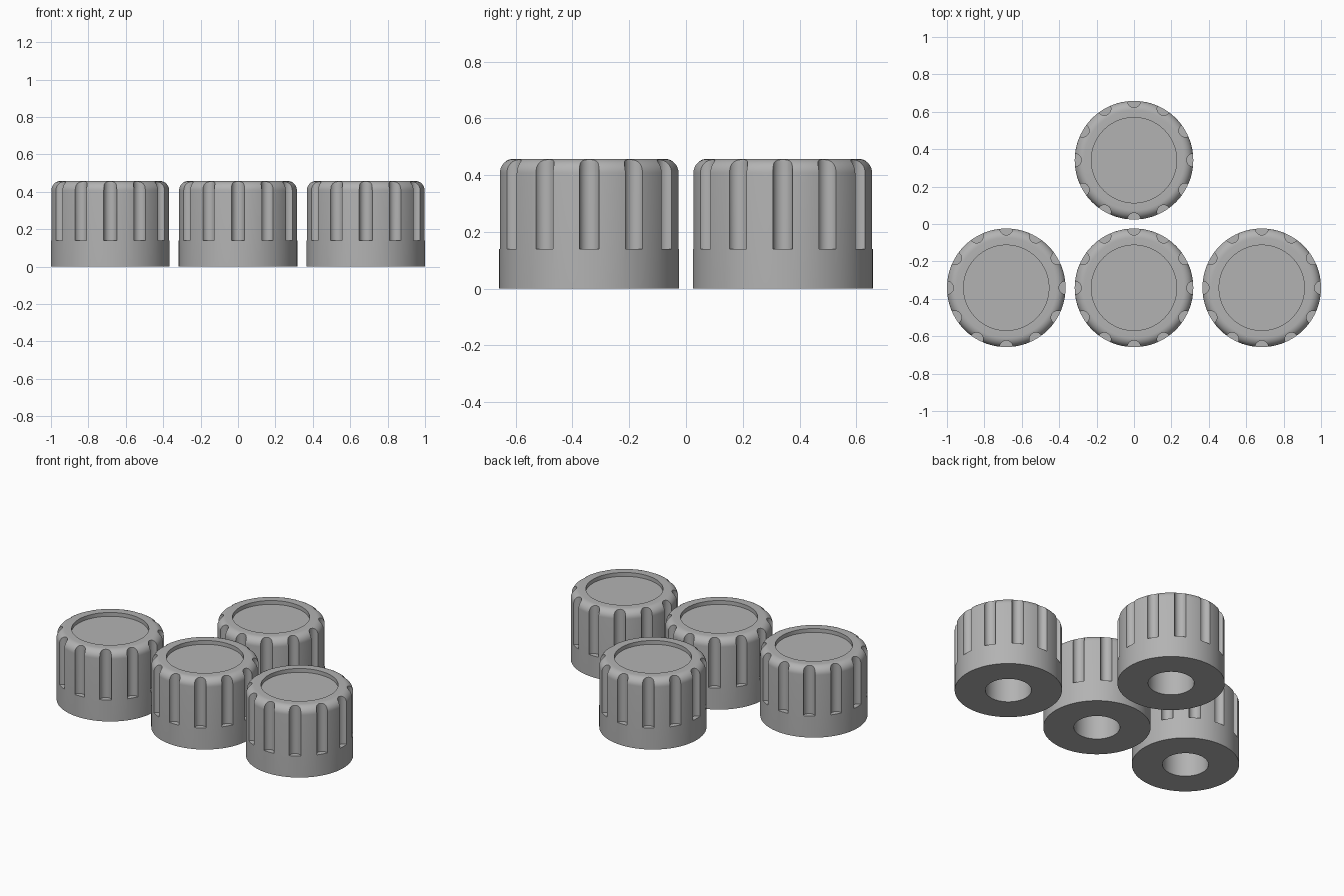
import bpy, bmesh, math
from mathutils import Matrix, Vector

if "Cube" in bpy.data.objects:
    bpy.data.objects.remove(bpy.data.objects["Cube"], do_unlink=True)

RADIUS, HEIGHT, FILLET = 0.317, 0.457, 0.05
FLUTES, FLUTE_RADIUS, FLUTE_BASE = 12, 0.035, 0.14
RECESS_RADIUS, RECESS_DEPTH = 0.228, 0.025
BORE_RADIUS, BORE_DEPTH = 0.136, 0.3

grey = bpy.data.materials.new("mid_grey")
grey.use_nodes = True
colour = (0.45, 0.45, 0.45, 1)
grey.diffuse_color = colour
grey.node_tree.nodes["Principled BSDF"].inputs["Base Color"].default_value = colour


def add_object(name, bm):
    bmesh.ops.recalc_face_normals(bm, faces=bm.faces)
    mesh = bpy.data.meshes.new(name)
    bm.to_mesh(mesh)
    bm.free()
    mesh.materials.append(grey)
    obj = bpy.data.objects.new(name, mesh)
    bpy.context.collection.objects.link(obj)
    return obj


def lathe(name, profile, steps=96):
    bm = bmesh.new()
    verts = [bm.verts.new((r, 0, z)) for r, z in profile]
    edges = [bm.edges.new(pair) for pair in zip(verts, verts[1:])]
    bmesh.ops.spin(bm, geom=verts + edges, axis=(0, 0, 1), cent=(0, 0, 0),
                   angle=math.tau, steps=steps)
    bmesh.ops.remove_doubles(bm, verts=bm.verts, dist=0.0001)
    return add_object(name, bm)


# Knob body: blind bore below, rounded shoulder, shallow recess on top
shoulder = [(RADIUS - FILLET + FILLET * math.cos(a), HEIGHT - FILLET + FILLET * math.sin(a))
            for a in (math.pi / 2 * i / 10 for i in range(11))]
floor = HEIGHT - RECESS_DEPTH
profile = [(0, BORE_DEPTH), (BORE_RADIUS, BORE_DEPTH), (BORE_RADIUS, 0), (RADIUS, 0),
           *shoulder, (RECESS_RADIUS, HEIGHT), (RECESS_RADIUS, floor), (0, floor)]
body = lathe("knob_front_centre", profile)

# Ring of round cutters for the grip flutes
bm = bmesh.new()
for i in range(FLUTES):
    spot = Matrix.Rotation(math.tau * i / FLUTES, 4, "Z") @ Matrix.Translation(
        (RADIUS, 0, FLUTE_BASE + HEIGHT / 2))
    bmesh.ops.create_cone(bm, cap_ends=True, segments=32, radius1=FLUTE_RADIUS,
                          radius2=FLUTE_RADIUS, depth=HEIGHT, matrix=spot)
cutter = add_object("flute_cutter", bm)
cutter.hide_render = True

# Cut the flutes, then bake the result
cut = body.modifiers.new("flutes", "BOOLEAN")
cut.operation = "DIFFERENCE"
cut.solver = "EXACT"
cut.object = cutter
bpy.context.view_layer.objects.active = body
body.select_set(True)
bpy.ops.object.modifier_apply(modifier=cut.name)
bpy.data.objects.remove(cutter, do_unlink=True)

# Smooth curved walls, keep crisp edges
bpy.ops.object.select_all(action="DESELECT")
body.select_set(True)
bpy.ops.object.shade_smooth_by_angle(angle=math.radians(30))

# Four knobs: a row of three and one behind
SPACING, ROW = 0.683, 0.341
body.location = (0, -ROW, 0)
for name, x, y in (("knob_front_right", -SPACING, -ROW), ("knob_front_left", SPACING, -ROW),
                   ("knob_back", 0, ROW)):
    knob = body.copy()
    knob.name = name
    knob.location = (x, y, 0)
    bpy.context.collection.objects.link(knob)
